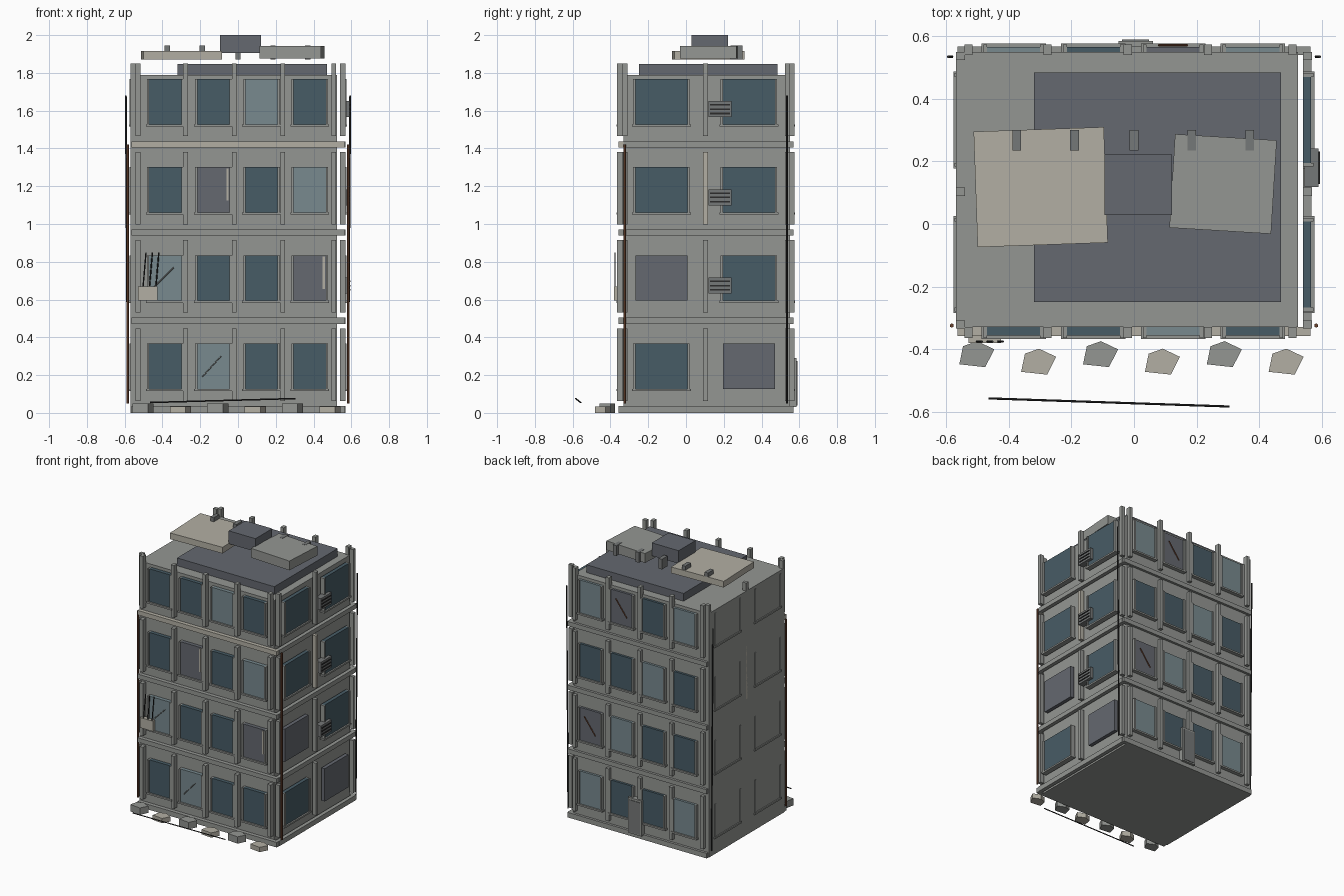
import bpy, bmesh, math
from mathutils import Vector, Matrix

if "Cube" in bpy.data.objects:
    bpy.data.objects.remove(bpy.data.objects["Cube"])

# Display colours, converted to linear below
COLORS = {
    "concrete": (0.58, 0.59, 0.575), "tan": (0.70, 0.685, 0.64), "dark": (0.395, 0.41, 0.44),
    "glass": (0.28, 0.36, 0.40), "dusty": (0.47, 0.54, 0.56), "rust": (0.42, 0.26, 0.18),
    "black": (0.17, 0.17, 0.17), "metal": (0.46, 0.47, 0.47)}
MATS = {}
for key, rgb in COLORS.items():
    MATS[key] = bpy.data.materials.new(key)
    MATS[key].diffuse_color = (*[((c + 0.055) / 1.055) ** 2.4 for c in rgb], 1)


def finish(name, bm, mat):
    bmesh.ops.recalc_face_normals(bm, faces=bm.faces)
    me = bpy.data.meshes.new(name)
    bm.to_mesh(me)
    bm.free()
    me.materials.append(MATS[mat])
    ob = bpy.data.objects.new(name, me)
    bpy.context.collection.objects.link(ob)
    return ob


def box(name, x0, x1, y0, y1, z0, z1, mat="concrete", rot=0):
    bm = bmesh.new()
    bmesh.ops.create_cube(bm, size=1)
    bmesh.ops.scale(bm, vec=(abs(x1 - x0), abs(y1 - y0), abs(z1 - z0)), verts=bm.verts)
    ob = finish(name, bm, mat)
    ob.location = ((x0 + x1) / 2, (y0 + y1) / 2, (z0 + z1) / 2)
    ob.rotation_euler.z = math.radians(rot)
    return ob


def rod(name, a, b, r=0.004, mat="black"):
    a, b = Vector(a), Vector(b)
    bm = bmesh.new()
    bmesh.ops.create_cone(bm, cap_ends=True, segments=6, radius1=r, radius2=r, depth=(b - a).length)
    m = Matrix.Translation((a + b) / 2) @ (b - a).to_track_quat('Z', 'Y').to_matrix().to_4x4()
    bmesh.ops.transform(bm, matrix=m, verts=bm.verts)
    return finish(name, bm, mat)


# Facade coordinates: u along the wall, d outward from it
def place(side, u, d):
    return {"front": (u, -0.33 - d), "back": (u, 0.54 + d),
            "right": (0.54 + d, u), "left": (-0.54 - d, u)}[side]


def wall_box(name, side, u0, u1, d0, d1, z0, z1, mat="concrete"):
    (xa, ya), (xb, yb) = place(side, u0, d0), place(side, u1, d1)
    return box(f"{side}_{name}", min(xa, xb), max(xa, xb), min(ya, yb), max(ya, yb), z0, z1, mat)


def window(side, u, z, w, kind):
    h, hw = 0.24, w / 2
    mat = {"B": "glass", "L": "dusty", "D": "dark", "X": "dark"}[kind]
    wall_box("window_pane", side, u - hw, u + hw, 0, 0.027, z - h / 2, z + h / 2, mat)
    if kind == "X":       # boarded opening without frame
        return
    for s in (-1, 1):
        wall_box("window_jamb", side, u + s * hw, u + s * (hw + 0.012), 0, 0.035,
                 z - h / 2, z + h / 2)
    wall_box("window_sill", side, u - hw - 0.018, u + hw + 0.018, 0, 0.038,
             z - h / 2 - 0.012, z - h / 2)


# Main block and raised roof deck
box("building_core", -0.57, 0.525, -0.33, 0.55, 0, 1.79)
box("roof_deck", -0.32, 0.47, -0.25, 0.485, 1.79, 1.847, "dark")

PITCH = 0.467
LONG_U, LONG_W = (-0.385, -0.13, 0.125, 0.38), 0.17
SIDE_U, SIDE_W = (-0.13, 0.333), 0.275
LONG_P = (-0.53, -0.277, -0.02, 0.237, 0.507)
SIDE_P = (-0.322, 0.103, 0.537)
# Window kinds by floor, bottom first
LAYOUT = {"front": ("BLBB", "LBBD", "BDBL", "BBLB"),
          "back": ("LBBL", "BBLD", "BLBB", "LBDL"),
          "right": ("BX", "XB", "BB", "BB"),
          "left": ("BB", "BB", "BB", "BB")}

for side, floors in LAYOUT.items():
    long = side in ("front", "back")
    us, w, ps = (LONG_U, LONG_W, LONG_P) if long else (SIDE_U, SIDE_W, SIDE_P)
    ends = (-0.565, 0.565) if long else (-0.33, 0.55)
    for i, kinds in enumerate(floors):
        z = i * PITCH
        # Floor band, pilasters and windows of one storey
        wall_box("floor_band", side, *ends, 0, 0.028, z + (0.004 if i else 0), z + 0.037,
                 "tan" if side == "front" and i == 3 else "concrete")
        for p in ps:
            wall_box("pilaster", side, p - 0.013, p + 0.013, 0, 0.035 if long else 0.03,
                     z + 0.064, z + 0.448,
                     "tan" if not long and i == 2 and p == 0.103 else "concrete")
        for u, k in zip(us, kinds):
            window(side, u, z + 0.247, w, k)
            if side == "back" and k == "D":
                rod("broken_bar", (u + 0.045, 0.572, z + 0.31), (u - 0.045, 0.572, z + 0.19), 0.004, "rust")

# Loose boards in broken front windows, cracks on dusty panes
for u, i in ((-0.13, 2), (0.38, 1)):
    z = i * PITCH + 0.25
    wall_box("loose_board", "front", u + 0.068, u + 0.08, 0.027, 0.034, z - 0.06, z + 0.11, "tan")
for x0, z0, x1, z1 in ((-0.19, 0.19, -0.09, 0.30), (-0.46, 0.65, -0.34, 0.77)):
    rod("pane_crack", (x0, -0.357, z0), (x1, -0.357, z1), 0.003, "metal")

# Air conditioners with slats on the right wall
for i in (1, 2, 3):
    z = 0.207 + PITCH * i
    wall_box("air_conditioner", "right", 0.118, 0.242, 0.005, 0.05, z - 0.042, z + 0.042, "metal")
    for k in (-1, 0, 1):
        wall_box("conditioner_slat", "right", 0.128, 0.232, 0.05, 0.055,
                 z + k * 0.023 - 0.004, z + k * 0.023 + 0.004, "black")

# Back door
wall_box("door", "back", -0.05, 0.06, 0.0, 0.046, 0.03, 0.29, "concrete")
wall_box("door_panel", "back", -0.038, 0.048, 0.046, 0.05, 0.04, 0.275, "metal")

# Drain pipes at the four corners
for s in (-1, 1):
    rod("front_drain_pipe", (s * 0.583, -0.325, 0.05), (s * 0.583, -0.325, 1.42), 0.007, "rust")
    rod("back_drain_pipe", (s * 0.583, 0.535, 0.05), (s * 0.594, 0.535, 1.68), 0.005, "black")

# Displaced roof slabs, cap block and vent stubs
box("tan_roof_slab", -0.507, -0.09, -0.067, 0.303, 1.87, 1.915, "tan", 2)
box("grey_roof_slab", 0.122, 0.448, -0.022, 0.278, 1.875, 1.943, "concrete", -3.5)
box("roof_cap_block", -0.095, 0.122, 0.028, 0.222, 1.905, 2.0, "dark")
for x in (-0.375, -0.19, 0, 0.185, 0.37):
    box("vent_stub", x - 0.014, x + 0.014, 0.235, 0.3, 1.87, 1.945, "metal")

# Five-sided rubble in front
PENT = ((-0.054, -0.029), (-0.042, 0.029), (0.003, 0.045), (0.058, 0.019), (0.029, -0.038))
for i in range(6):
    cx, cy = -0.505 + 0.198 * i, -0.42 - 0.024 * (i % 2)
    top = 0.035 if i % 2 else 0.05
    bm = bmesh.new()
    lower, upper = ([bm.verts.new((cx + x, cy + y, z)) for x, y in PENT] for z in (0, top))
    bm.faces.new(lower)
    bm.faces.new(upper)
    for k in range(5):
        n = (k + 1) % 5
        bm.faces.new((lower[k], lower[n], upper[n], upper[k]))
    finish("rubble", bm, "tan" if i % 2 else "concrete")

# Broken concrete chunk with exposed bars, and a fallen bar
box("hanging_chunk", -0.53, -0.425, -0.38, -0.345, 0.595, 0.67, "tan")
for k in range(3):
    x = -0.505 + 0.034 * k
    rod("exposed_bar", (x, -0.376, 0.64), (x + 0.018, -0.376, 0.85), 0.0035, "black")
rod("fallen_bar", (-0.465, -0.558, 0.055), (0.305, -0.584, 0.076), 0.004, "black")

for m in bpy.data.materials:
    if m.users and not m.is_grease_pencil:
        m.use_nodes = True
        m.node_tree.nodes["Principled BSDF"].inputs["Base Color"].default_value = m.diffuse_color
